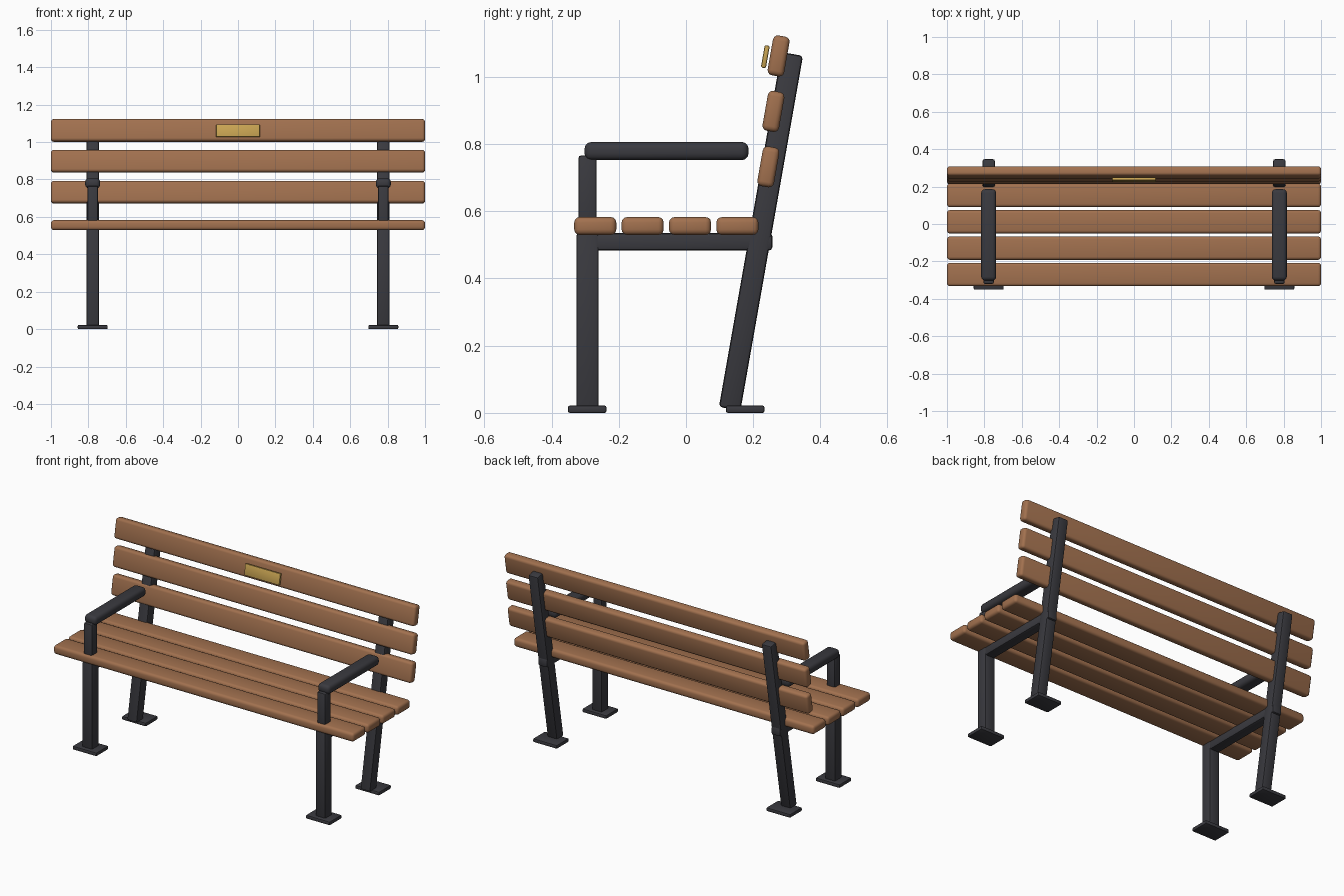
import bpy, bmesh, math
from mathutils import Matrix

if "Cube" in bpy.data.objects:
    bpy.data.objects.remove(bpy.data.objects["Cube"])


def material(name, rgb):
    m = bpy.data.materials.new(name)
    m.diffuse_color = (*rgb, 1)
    m.use_nodes = True
    m.node_tree.nodes["Principled BSDF"].inputs["Base Color"].default_value = m.diffuse_color
    return m


WOOD = material("warm wood", (0.36, 0.165, 0.078))
IRON = material("dark iron", (0.042, 0.042, 0.050))
BRASS = material("brass", (0.58, 0.37, 0.085))
TILT = math.radians(-10)   # backward lean of the backrest


def block(name, size, loc, mat, bevel, tilt=0.0, segs=3):
    """Rounded box, leaning about x."""
    bm = bmesh.new()
    bmesh.ops.create_cube(bm, size=1, matrix=Matrix.Diagonal((*size, 1)))
    bmesh.ops.bevel(bm, geom=bm.edges[:], offset=bevel, segments=segs,
                    profile=0.5, affect='EDGES')
    me = bpy.data.meshes.new(name)
    bm.to_mesh(me)
    bm.free()
    me.materials.append(mat)
    ob = bpy.data.objects.new(name, me)
    ob.location = loc
    ob.rotation_euler.x = tilt
    bpy.context.collection.objects.link(ob)
    bpy.ops.object.select_all(action='DESELECT')
    ob.select_set(True)
    bpy.context.view_layer.objects.active = ob
    bpy.ops.object.shade_smooth_by_angle(angle=math.radians(35))
    return ob


# Seat slats
for i in range(4):
    block(f"seat_slat_{i + 1}", (2.0, 0.125, 0.053),
          (0, -0.27 + 0.141 * i, 0.556), WOOD, 0.016)

# Backrest slats
for i in range(3):
    block(f"back_slat_{i + 1}", (2.0, 0.05, 0.12),
          (0, 0.245 + 0.0152 * i, 0.732 + 0.165 * i), WOOD, 0.015, TILT)

# Plaque on the top slat
block("plaque", (0.235, 0.015, 0.068), (0, 0.236, 1.060), BRASS, 0.005, TILT, 2)

# Iron end frames, mirrored left and right
for side, s in (("left", -1), ("right", 1)):
    x = 0.777 * s
    block(f"front_leg_{side}", (0.066, 0.066, 0.525), (x, -0.293, 0.2725), IRON, 0.008, 0, 2)
    block(f"back_post_{side}", (0.066, 0.065, 1.072), (x, 0.223, 0.54), IRON, 0.010, TILT, 2)
    block(f"seat_rail_{side}", (0.062, 0.568, 0.052), (x, -0.027, 0.509), IRON, 0.010, 0, 2)
    block(f"arm_support_{side}", (0.056, 0.054, 0.26), (x, -0.293, 0.636), IRON, 0.008, 0, 2)
    block(f"armrest_{side}", (0.08, 0.488, 0.054), (x, -0.058, 0.779), IRON, 0.02)
    block(f"front_foot_{side}", (0.16, 0.115, 0.022), (x, -0.294, 0.011), IRON, 0.006, 0, 2)
    block(f"back_foot_{side}", (0.16, 0.115, 0.022), (x, 0.176, 0.011), IRON, 0.006, 0, 2)
